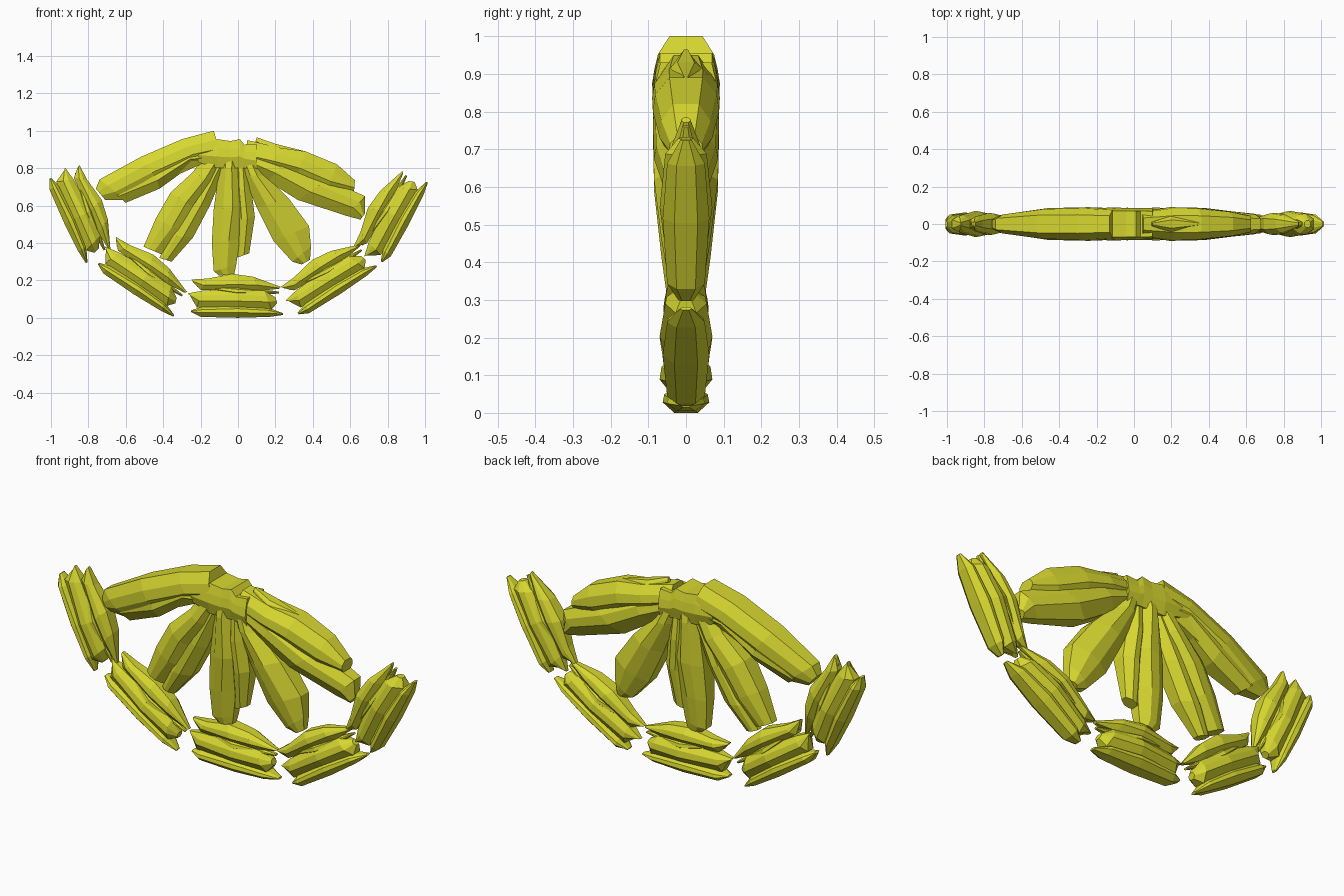
import bpy, bmesh, math

mat = bpy.data.materials.new("yellow olive")
mat.diffuse_color = (0.68, 0.68, 0.03, 1)


def shard(name, stations, edge=0.5):
    """Faceted shard: each station is (edge A x,z, edge B x,z, half depth)."""
    bm = bmesh.new()
    rings = []
    for xa, za, xb, zb, d in stations:
        sect = [(0, -edge), (0.3, -0.93), (0.6, -1), (1, -edge),
                (1, edge), (0.6, 1), (0.3, 0.93), (0, edge)]
        rings.append([bm.verts.new((xa + (xb - xa) * u, d * v, za + (zb - za) * u))
                      for u, v in sect])
    n = len(rings[0])
    for r, s in zip(rings, rings[1:]):
        for i in range(n):
            j = (i + 1) % n
            bm.faces.new((r[i], r[j], s[j], s[i]))
    bm.faces.new(rings[0])
    bm.faces.new(rings[-1])
    bmesh.ops.recalc_face_normals(bm, faces=bm.faces)
    me = bpy.data.meshes.new(name)
    bm.to_mesh(me)
    bm.free()
    me.materials.append(mat)
    ob = bpy.data.objects.new(name, me)
    bpy.context.collection.objects.link(ob)
    return ob


# Hub where the blades meet
shard("hub", [(-.21, .93, -.21, .83, .085), (-.11, .955, -.11, .80, .088),
              (-.04, .945, -.04, .80, .086), (.01, .955, .01, .80, .086),
              (.035, .925, .035, .80, .086), (.10, .93, .10, .78, .085)], 0.8)

# Fan of blades spreading from the hub at the top
shard("blade_left_upper", [
    (-.13, 1.0, -.08, .84, .08), (-.30, .955, -.2, .82, .09),
    (-.52, .86, -.42, .72, .085), (-.74, .74, -.60, .63, .055),
    (-.76, .69, -.71, .63, .035)], 0.55)
shard("blade_left_lower", [
    (-.14, .92, -.09, .82, .07), (-.28, .89, -.24, .82, .088),
    (-.45, .80, -.42, .69, .08), (-.70, .70, -.60, .615, .045)])
shard("blade_lower_left", [
    (-.16, .90, -.06, .84, .07), (-.24, .78, -.13, .72, .088),
    (-.36, .67, -.22, .58, .085), (-.44, .53, -.29, .46, .07),
    (-.505, .38, -.41, .34, .04)])
shard("blade_lower_left_small", [
    (-.12, .86, -.05, .84, .06), (-.26, .62, -.15, .60, .07),
    (-.37, .44, -.24, .43, .06), (-.42, .32, -.355, .30, .03)])
shard("blade_center", [
    (-.10, .90, .02, .90, .07), (-.10, .80, .01, .80, .088),
    (-.13, .58, .04, .60, .085), (-.14, .40, .01, .42, .065),
    (-.13, .25, -.01, .28, .045), (-.10, .225, -.02, .235, .035)])
shard("blade_center_small", [
    (-.02, .88, .05, .87, .06), (-.02, .68, .07, .70, .075),
    (-.01, .52, .09, .54, .065), (-.01, .32, .06, .345, .03)])
shard("blade_lower_right", [
    (-.01, .88, .09, .88, .07), (.03, .76, .15, .76, .088),
    (.10, .59, .27, .64, .085), (.19, .41, .38, .49, .065),
    (.29, .30, .39, .38, .045), (.34, .285, .385, .31, .03)])
shard("blade_right_lower", [
    (.04, .90, .05, .80, .07), (.26, .84, .16, .73, .088),
    (.48, .74, .32, .63, .085), (.68, .65, .58, .545, .055),
    (.68, .56, .655, .525, .04)])
shard("blade_right_upper", [
    (.05, .95, .03, .82, .065), (.22, .91, .17, .79, .09),
    (.36, .89, .31, .74, .088), (.53, .82, .47, .67, .07),
    (.625, .735, .62, .67, .045)])
shard("sliver_right_top", [
    (.10, .965, .09, .93, .01), (.2, .93, .19, .88, .045),
    (.36, .89, .34, .86, .008)])

# Bundle of crystals, drawn lying flat around its own centre
CRYSTALS = [
    ("outer", [(-.25, -.08, -.25, -.09, .02), (-.19, -.06, -.20, -.115, .05),
               (0, -.05, 0, -.12, .062), (.16, -.065, .17, -.115, .05),
               (.24, -.095, .24, -.105, .015)]),
    ("middle", [(-.27, .01, -.25, -.005, .015), (-.19, .025, -.22, -.065, .045),
                (0, .035, 0, -.075, .07), (.14, .025, .18, -.075, .055),
                (.20, -.01, .21, -.04, .02)]),
    ("inner", [(-.25, .085, -.24, .07, .015), (-.16, .09, -.20, .03, .04),
               (-.03, .115, 0, .02, .06), (.08, .10, .12, .025, .05),
               (.23, .045, .22, .035, .012)]),
    ("sliver", [(-.22, .055, -.22, .045, .01), (0, .05, 0, -.01, .058),
                (.22, .02, .22, .01, .01)]),
]

# Five bundles along the lower arc: centre x, centre z, tilt
BUNDLES = [("far_left", -.82, .555, -65), ("left", -.49, .225, -33),
           ("middle", 0, .12, 0), ("right", .485, .23, 33),
           ("far_right", .81, .56, 62)]

for place, cx, cz, deg in BUNDLES:
    c, s = math.cos(math.radians(deg)), math.sin(math.radians(deg))
    for kind, rows in CRYSTALS:
        placed = [(cx + a * c - b * s, cz + a * s + b * c,
                   cx + e * c - f * s, cz + e * s + f * c, d)
                  for a, b, e, f, d in rows]
        shard(f"crystal_{place}_{kind}", placed)
